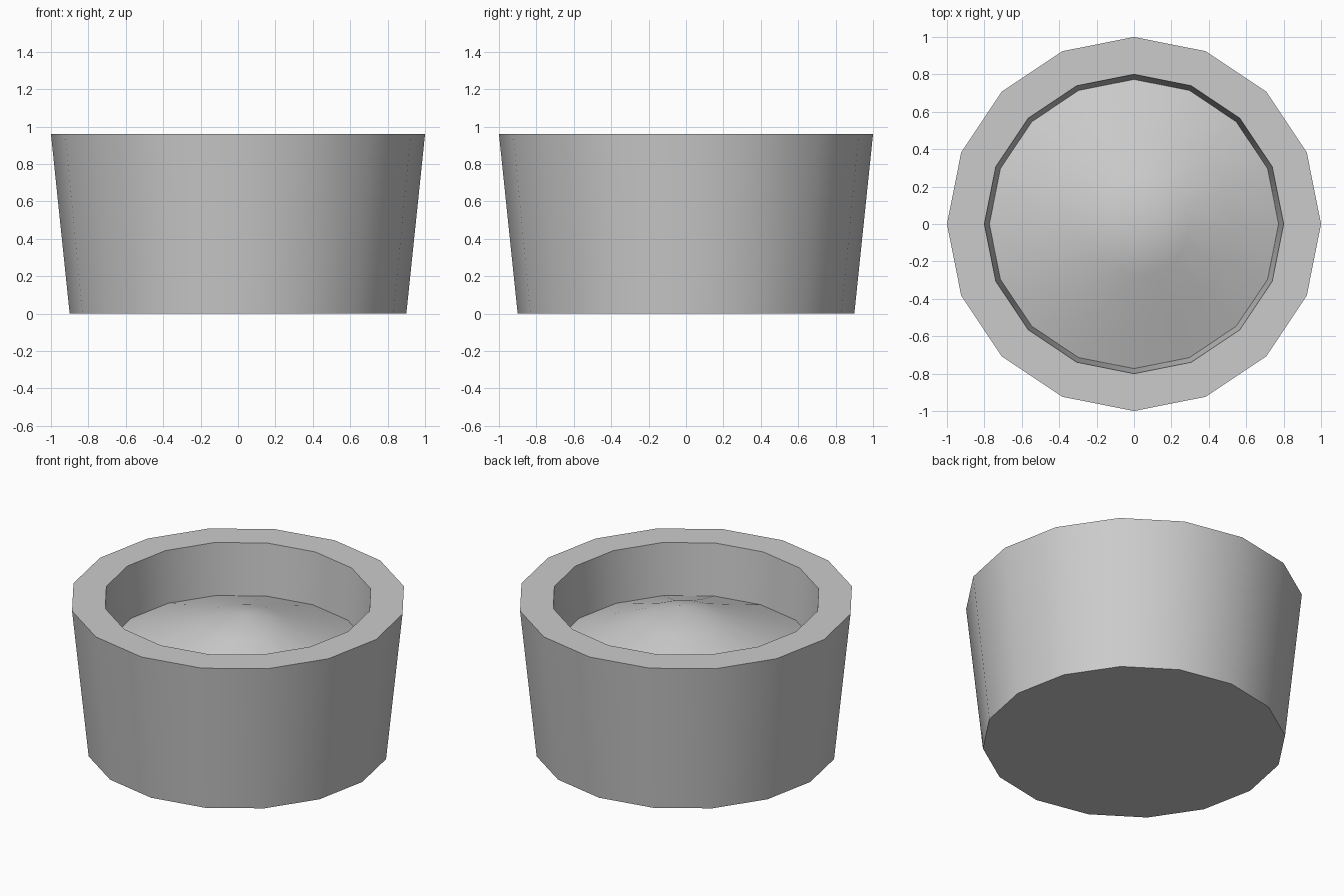
import bpy, bmesh, math

if "Cube" in bpy.data.objects:
    bpy.data.objects.remove(bpy.data.objects["Cube"])

SIDES = 16


def lathe(name, profile, smooth_angle=35):
    """Spin an (r, z) profile round the z axis; r = 0 becomes a single pole."""
    bm = bmesh.new()
    rings = []
    for r, z in profile:
        n = SIDES if r > 0 else 1
        rings.append([bm.verts.new((r * math.cos(2 * math.pi * i / SIDES),
                                    r * math.sin(2 * math.pi * i / SIDES), z))
                      for i in range(n)])
    for a, b in zip(rings, rings[1:]):
        for i in range(SIDES):
            j = (i + 1) % SIDES
            if len(b) == 1:
                bm.faces.new((a[i], a[j], b[0]))
            else:
                bm.faces.new((a[i], a[j], b[j], b[i]))
    # flat underside
    if profile[0][1] == 0:
        bm.faces.new(list(reversed(rings[0])))
    mesh = bpy.data.meshes.new(name)
    bm.to_mesh(mesh)
    bm.free()
    obj = bpy.data.objects.new(name, mesh)
    bpy.context.collection.objects.link(obj)
    bpy.ops.object.select_all(action='DESELECT')
    obj.select_set(True)
    bpy.context.view_layer.objects.active = obj
    bpy.ops.object.shade_smooth_by_angle(angle=math.radians(smooth_angle))
    return obj


# tapered pot: outer wall, thick flat rim, inner wall down to the soil
lathe("pot", [(0.90, 0), (1.0, 0.96), (0.80, 0.96), (0.773, 0.625)])

# heaped soil, a softly rounded cone with its peak pushed a little off centre
soil = lathe("soil", [(0.773, 0.625), (0.52, 0.72), (0.26, 0.815), (0, 0.89)], 60)
for v in soil.data.vertices:
    r = math.hypot(v.co.x, v.co.y)
    v.co.x += 0.06 * max(0, 1 - r / 0.6)
    v.co.y -= 0.02 * max(0, 1 - r / 0.6)
